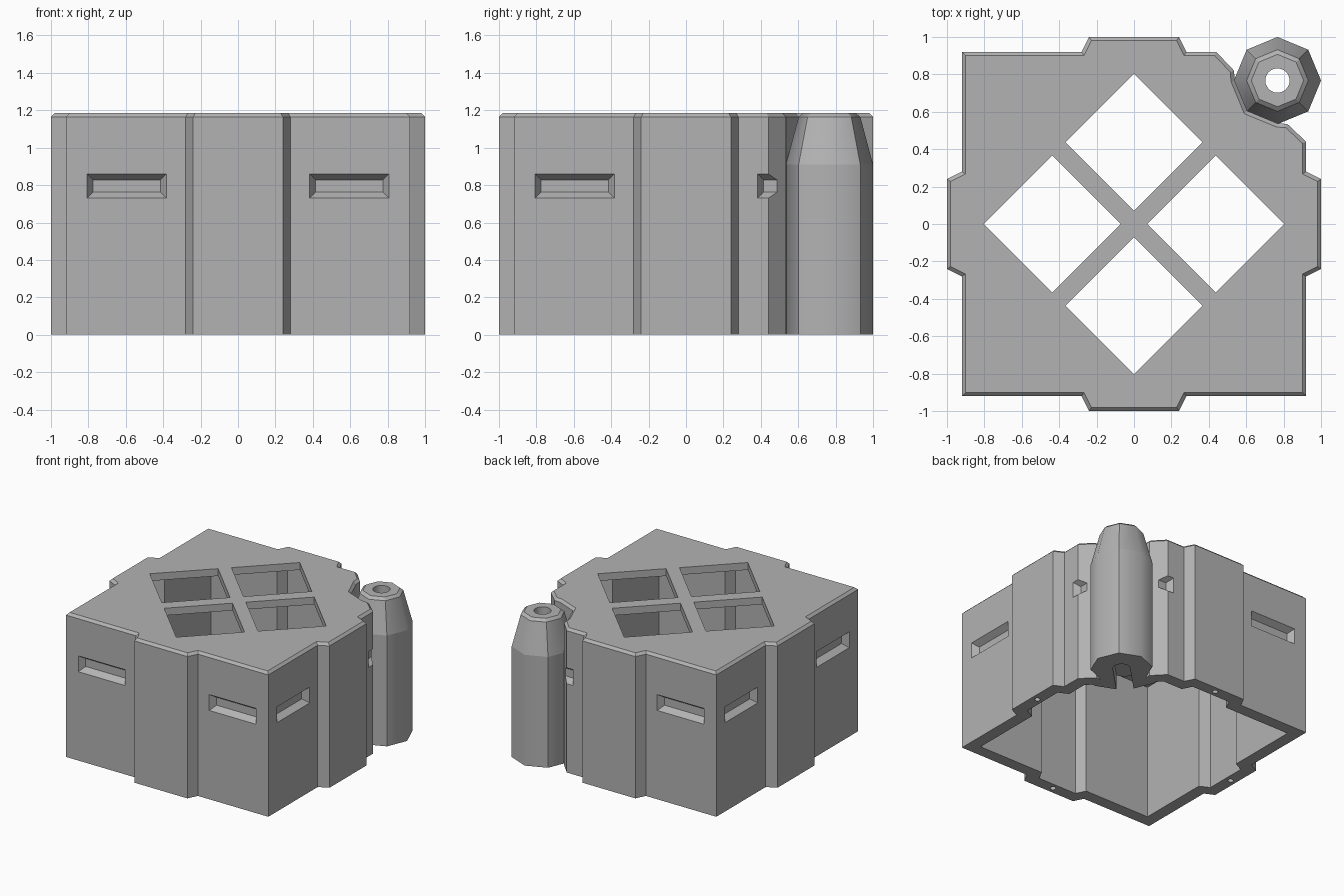
import bpy, bmesh, math
from mathutils import Matrix, Vector

if "Cube" in bpy.data.objects:
    bpy.data.objects.remove(bpy.data.objects["Cube"])

GREY = (0.45, 0.45, 0.45, 1)
stone = bpy.data.materials.new("plain_grey")
stone.use_nodes = True
stone.diffuse_color = GREY
stone.node_tree.nodes["Principled BSDF"].inputs["Base Color"].default_value = GREY

TOP, SHOULDER, WALL = 1.185, 1.165, 0.1
TOWER = Vector((0.767, 0.767))


def loft(name, rings, matrix=Matrix()):
    """Closed solid through rings of 2D points, each at its own height."""
    bm = bmesh.new()
    loops = [[bm.verts.new((p[0], p[1], z)) for p in pts] for pts, z in rings]
    n = len(loops[0])
    for low, high in zip(loops, loops[1:]):
        for i in range(n):
            j = (i + 1) % n
            bm.faces.new((low[i], low[j], high[j], high[i]))
    bm.faces.new(loops[0][::-1])
    bm.faces.new(loops[-1])
    bm.transform(matrix)
    bmesh.ops.recalc_face_normals(bm, faces=bm.faces)
    mesh = bpy.data.meshes.new(name)
    bm.to_mesh(mesh)
    bm.free()
    mesh.materials.append(stone)
    obj = bpy.data.objects.new(name, mesh)
    bpy.context.collection.objects.link(obj)
    return obj


def circle(radius, sides, centre=(0, 0)):
    return [(centre[0] + radius * math.cos(math.tau * i / sides),
             centre[1] + radius * math.sin(math.tau * i / sides)) for i in range(sides)]


def rect(w, h):
    return [(-w / 2, -h / 2), (w / 2, -h / 2), (w / 2, h / 2), (-w / 2, h / 2)]


def inset(pts, d):
    """Mitred inward offset of a counter-clockwise outline."""
    out = []
    for i, p in enumerate(pts):
        a = (p - pts[i - 1]).normalized()
        b = (pts[(i + 1) % len(pts)] - p).normalized()
        na, nb = Vector((-a.y, a.x)), Vector((-b.y, b.x))
        out.append(p + (na + nb) * d / (1 + na.dot(nb)))
    return out


def cut(obj, cutters):
    bpy.context.view_layer.objects.active = obj
    for c in cutters:
        c.hide_render = True
        mod = obj.modifiers.new("cut", "BOOLEAN")
        mod.operation, mod.solver, mod.object = "DIFFERENCE", "EXACT", c
        bpy.ops.object.modifier_apply(modifier=mod.name)


# Footprint: four sides with a middle buttress, one corner notched for the tower
side = [(-0.28, -0.92), (-0.24, -1), (0.24, -1), (0.28, -0.92)]
notch = [(0.92, 0.44), (0.82, 0.535), (0.767, 0.538), (0.605, 0.605)]
notch += [(y, x) for x, y in notch[2::-1]]
outline = []
for k in range(4):
    turn = Matrix.Rotation(k * math.pi / 2, 2)
    outline += [turn @ Vector(p) for p in side]
    outline += [Vector(p) for p in notch] if k == 1 else [turn @ Vector((0.92, -0.92))]

body = loft("hollow_block", [(outline, 0), (outline, SHOULDER), (inset(outline, 0.02), TOP)])
cavity = inset(outline, WALL)
cutters = [loft("cavity_cutter", [(cavity, -0.1), (cavity, TOP - 0.06)])]

# Diamond windows, wall recesses and rim holes on each of the four sides
for k in range(4):
    turn = Matrix.Rotation(k * math.pi / 2, 4, "Z")
    diamond = circle(0.365, 4, (0, -0.437))
    cutters.append(loft("window_cutter", [(diamond, 1), (diamond, 1.3)], turn))
    pin = circle(0.022, 16, (0, -0.95))
    cutters.append(loft("pin_cutter", [(pin, -0.05), (pin, 0.06)], turn))
    for x in (-0.595, 0.595):
        place = turn @ Matrix.Translation((x, -0.92, 0.795)) @ Matrix.Rotation(math.pi / 2, 4, "X")
        cutters.append(loft("recess_cutter", [(rect(0.36, 0.065), -0.05),
                                              (rect(0.425, 0.13), 0),
                                              (rect(0.425, 0.13), 0.03)], place))

# Low passage joining the tower bore to the cavity
passage = loft("passage_cutter", [(rect(0.4, 0.13), -0.05), (rect(0.4, 0.13), 0.12)],
               Matrix.Translation((0.626, 0.626, 0)) @ Matrix.Rotation(math.pi / 4, 4, "Z"))
cut(body, cutters + [passage])

# Eight-sided corner tower with tapered top and a bore
tower = loft("corner_tower", [(circle(r, 8, TOWER), z) for r, z in
                              ((0.233, 0), (0.233, 0.91), (0.165, SHOULDER), (0.14, TOP))])
bore_ring = circle(0.065, 24, TOWER)
bore = loft("bore_cutter", [(bore_ring, -0.1), (bore_ring, 1.3)])
cut(tower, [bore, passage])

# Tower sides blend softly across every second upright edge
bm = bmesh.new()
bm.from_mesh(tower.data)
for f in bm.faces:
    f.smooth = True
for e in bm.edges:
    a, b = (Vector(v.co.xy) - TOWER for v in e.verts)
    cardinal = all(min(abs(p.x), abs(p.y)) < 0.001 and p.length > 0.13 for p in (a, b))
    in_bore = all(p.length < 0.07 for p in (a, b)) and e.calc_face_angle(3) < 0.5
    e.smooth = cardinal or in_bore
bm.to_mesh(tower.data)
bm.free()

for c in cutters + [passage, bore]:
    bpy.data.objects.remove(c)
